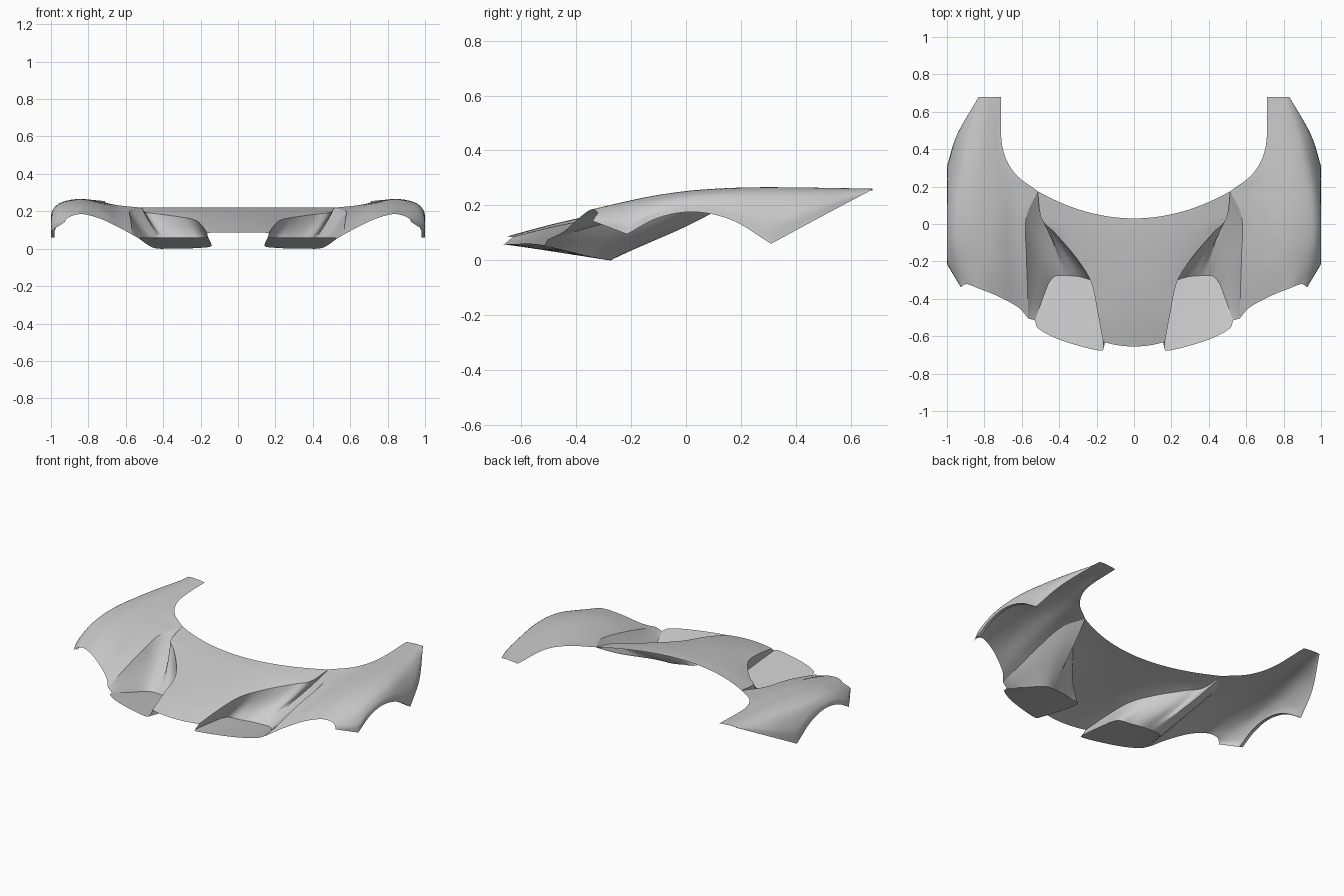
import bpy, bmesh, math
from mathutils import Vector

if "Cube" in bpy.data.objects:
    bpy.data.objects.remove(bpy.data.objects["Cube"])

N = 6  # samples per spline segment


def spline(pts, n=N, corners=()):
    """Catmull-Rom through pts, broken sharply at the corner indices."""
    pts = [Vector(p) for p in pts]
    cuts = [0, *corners, len(pts) - 1]
    out = [pts[0]]
    for a, b in zip(cuts, cuts[1:]):
        s = pts[a:b + 1]
        s = [2 * s[0] - s[1]] + s + [2 * s[-1] - s[-2]]
        for i in range(1, len(s) - 2):
            p0, p1, p2, p3 = s[i - 1:i + 3]
            for j in range(1, n + 1):
                t = j / n
                out.append(0.5 * (2 * p1 + (p2 - p0) * t
                           + (2 * p0 - 5 * p1 + 4 * p2 - p3) * t ** 2
                           + (3 * p1 - p0 - 3 * p2 + p3) * t ** 3))
    return out


def resample(pts, count):
    out = []
    for i in range(count):
        f = i * (len(pts) - 1) / (count - 1)
        k = min(int(f), len(pts) - 2)
        out.append(pts[k].lerp(pts[k + 1], f - k))
    return out


def surface(name, grids, angle=40):
    """Skin grids of points, face them upward and mirror across x."""
    bm = bmesh.new()
    for rows in grids:
        grid = [[bm.verts.new(p) for p in r] for r in rows]
        new = []
        for r, q in zip(grid, grid[1:]):
            for i in range(len(r) - 1):
                new.append(bm.faces.new((r[i], r[i + 1], q[i + 1], q[i])))
        bm.normal_update()
        if sum(f.normal.z * f.calc_area() for f in new) < 0:
            bmesh.ops.reverse_faces(bm, faces=new)
    bmesh.ops.remove_doubles(bm, verts=bm.verts[:], dist=1e-5)
    me = bpy.data.meshes.new(name)
    bm.to_mesh(me)
    bm.free()
    ob = bpy.data.objects.new(name, me)
    bpy.context.collection.objects.link(ob)
    m = ob.modifiers.new("mirror", 'MIRROR')
    m.merge_threshold = 1e-4
    bpy.ops.object.select_all(action='DESELECT')
    ob.select_set(True)
    bpy.context.view_layer.objects.active = ob
    bpy.ops.object.shade_smooth_by_angle(angle=math.radians(angle))
    return ob


# Fender rails running front to back, inner edge to wheel arch
inner = [(.565, -.505, .075), (.57, -.33, .125), (.575, -.17, .165), (.577, .03, .202),
         (.515, .175, .219), (.64, .275, .232), (.705, .42, .246), (.712, .68, .254)]
valley = [(.62, -.445, .105), (.64, -.28, .155), (.645, -.14, .185), (.65, .03, .211),
          (.64, .18, .224), (.69, .29, .24), (.73, .45, .25), (.735, .68, .257)]
slope = [(.73, -.385, .158), (.73, -.24, .198), (.74, -.11, .224), (.74, .03, .24),
         (.74, .18, .248), (.75, .3, .253), (.765, .46, .258), (.76, .68, .259)]
crest = [(.83, -.345, .185), (.84, -.215, .215), (.85, -.1, .238), (.855, .03, .255),
         (.85, .18, .264), (.85, .31, .266), (.825, .47, .264), (.785, .68, .261)]
shoulder = [(.89, -.322, .174), (.935, -.215, .193), (.95, -.1, .222), (.95, .03, .241),
            (.947, .17, .246), (.935, .31, .24), (.89, .48, .247), (.81, .68, .261)]
arch = [(.925, -.34, .143), (1, -.215, .095), (1, -.1, .155), (1, .03, .176),
        (1, .17, .145), (1, .31, .06), (.945, .48, .152), (.83, .68, .258)]
side = [(a[0] * .2 + b[0] * .8, (a[1] + b[1]) / 2, (a[2] + b[2]) / 2)
        for a, b in zip(shoulder, arch)]
rail_in = spline(inner, corners=(4,))
rim_arch = spline(arch, corners=(1, 5))
rails = [rail_in] + [spline(r) for r in (valley, slope, crest, shoulder, side)] + [rim_arch]
fender = [spline(s, 5) for s in zip(*rails)]

# Narrow lip turned inward around the wheel arch
arch_lip = [[p, p - Vector((.02, 0, 0))] for p in rim_arch[N:5 * N + 1]]
surface("front_fender", [fender, arch_lip])

# Hood: half panel from centre line to side edge, swept back at the windscreen
hood_edge = spline([(.165, -.63, .085), (.195, -.47, .125), (.23, -.31, .153), (.31, -.18, .17),
                    (.42, -.05, .185), (.495, .03, .195), (.515, .175, .219)])
hood_mid = spline([(0, -.655, .086), (0, -.5, .128), (0, -.36, .16), (0, -.24, .182),
                   (0, -.13, .2), (0, -.04, .213), (0, .03, .22)])
rows = []
for c, e in zip(hood_mid, hood_edge):
    d = e - c
    rows.append([c + Vector((d.x * s, d.y * s * s, d.z * s * s))
                 for s in (i / 14 for i in range(15))])
surface("hood", [rows])

# Air channel: from hood edge and fender rim down to the back of the intake floor
rim = hood_edge + rail_in[:4 * N][::-1]
lip = spline([(.16, -.66, .06), (.145, -.47, .03), (.15, -.33, .01), (.23, -.3, .003),
              (.29, -.282, 0), (.34, -.277, 0), (.38, -.275, 0), (.42, -.278, 0),
              (.455, -.315, .006), (.485, -.39, .022), (.53, -.515, .055)])
channel = []
for k, (t, b) in enumerate(zip(rim, lip)):
    sag = .02 * math.sin(math.pi * k / (len(rim) - 1))
    channel.append([b.lerp(t, v) - Vector((0, 0, sag * math.sin(math.pi * v) * v))
                    for v in (i / 12 for i in range(13))])
surface("air_channel", [channel], 50)

# Intake floor: plate rising gently from the channel to the front lip
front = spline([(.16, -.66, .06), (.18, -.677, .06), (.3, -.65, .06), (.42, -.61, .06),
                (.51, -.56, .06), (.53, -.515, .055)])
front = resample(front, len(lip))
surface("intake_floor", [[[a.lerp(b, i / 4) for i in range(5)] for a, b in zip(lip, front)]])
